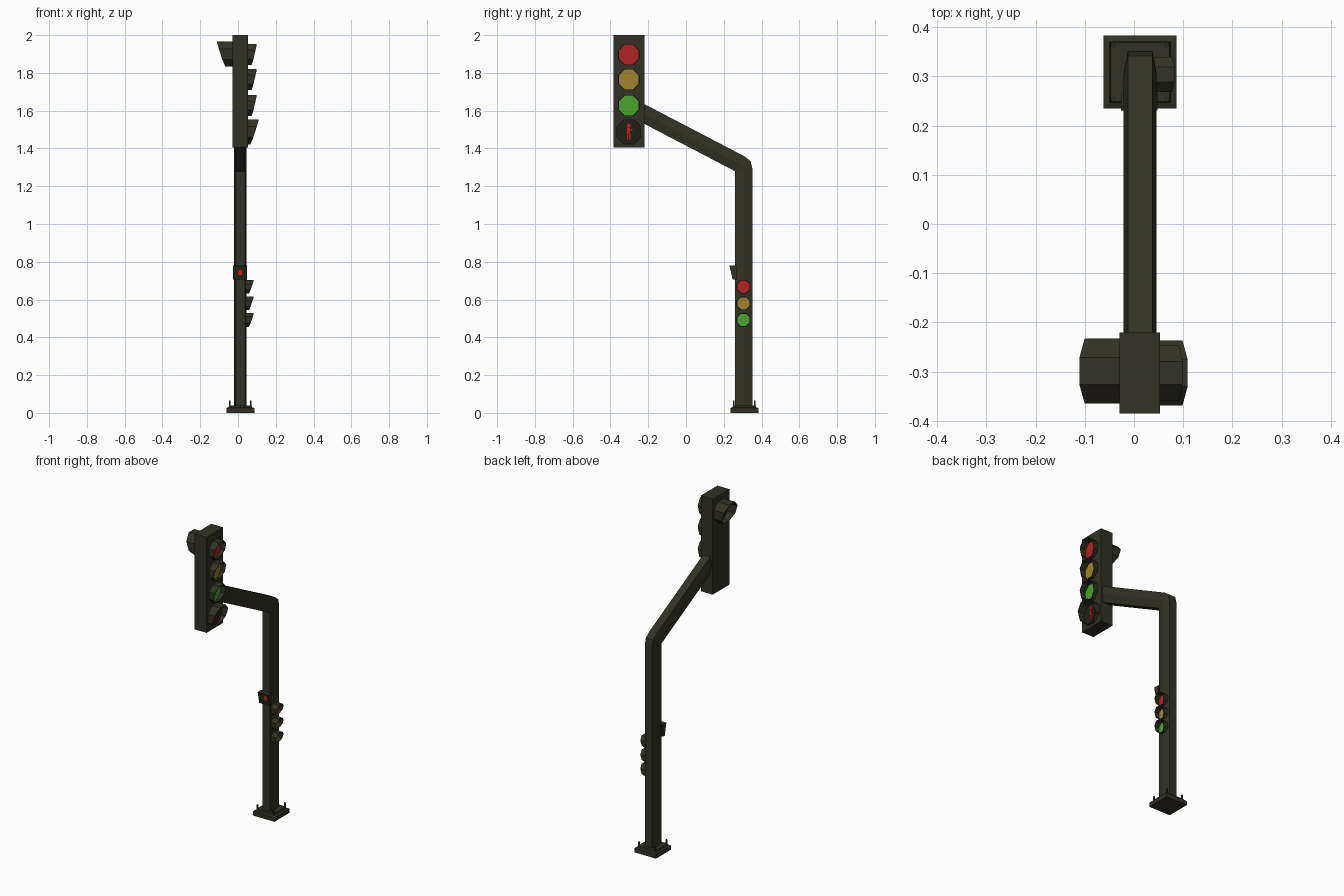
import bpy, bmesh, math
from mathutils import Vector

if "Cube" in bpy.data.objects:
    bpy.data.objects.remove(bpy.data.objects["Cube"])


def material(name, rgb):
    m = bpy.data.materials.new(name)
    m.diffuse_color = (*rgb, 1)
    m.use_nodes = True
    m.node_tree.nodes["Principled BSDF"].inputs["Base Color"].default_value = m.diffuse_color
    return m


BODY = material("dark olive metal", (0.032, 0.031, 0.020))
DARK = material("black panel", (0.015, 0.015, 0.011))
RED = material("red lens", (0.43, 0.017, 0.017))
AMBER = material("amber lens", (0.35, 0.235, 0.026))
GREEN = material("green lens", (0.07, 0.37, 0.027))
SIGN = material("bright red symbol", (0.58, 0.012, 0.01))

CX = 0.0125          # centre line of the pole and head
PY = 0.306           # pole position in y
HY = -0.303          # head position in y


def loft(name, rings, mat, wrap=False):
    """Skin a list of vertex rings; cap the ends, or join last to first."""
    bm = bmesh.new()
    vs = [[bm.verts.new(p) for p in r] for r in rings]
    n = len(rings[0])
    pairs = list(zip(vs, vs[1:])) + ([(vs[-1], vs[0])] if wrap else [])
    for a, b in pairs:
        for i in range(n):
            j = (i + 1) % n
            bm.faces.new((a[i], a[j], b[j], b[i]))
    if not wrap:
        bm.faces.new(vs[0])
        bm.faces.new(vs[-1])
    bmesh.ops.recalc_face_normals(bm, faces=bm.faces)
    me = bpy.data.meshes.new(name)
    bm.to_mesh(me)
    bm.free()
    me.materials.append(mat)
    ob = bpy.data.objects.new(name, me)
    bpy.context.collection.objects.link(ob)
    return ob


def box(name, x0, x1, y0, y1, z0, z1, mat):
    return loft(name, [[(x0, y0, z), (x1, y0, z), (x1, y1, z), (x0, y1, z)] for z in (z0, z1)], mat)


def placer(origin, angle):
    """Map (out, sideways, up) of a lamp facing the given angle to the world."""
    o = Vector(origin)
    c, s = math.cos(angle), math.sin(angle)
    return lambda u, v, w: o + Vector((u * c - v * s, u * s + v * c, w))


def lamp(name, origin, angle, half, top, bottom, lens, n=8, wall=0.004):
    """Many-sided hood cut back towards the bottom, with a lens inside."""
    place = placer(origin, angle)

    def ring(h, depth):
        r = h / math.cos(math.pi / n)
        pts = []
        for i in range(n):
            a = (2 * i + 1) * math.pi / n
            v, w = r * math.cos(a), r * math.sin(a)
            t = max(0, min(1, (w / h + 1) / 2))
            u = depth if depth is not None else bottom + (top - bottom) * t ** 0.8
            pts.append(place(u, v, w))
        return pts

    inner = half - wall
    loft(name + "_hood", [ring(half, -0.008), ring(half, None), ring(inner, None), ring(inner, -0.008)], BODY, True)
    loft(name + "_lens", [ring(inner, -0.006), ring(inner, 0.002)], lens)


def plate(name, origin, angle, v0, v1, w0, w1):
    place = placer(origin, angle)
    loft(name, [[place(u, v, w) for v, w in ((v0, w0), (v1, w0), (v1, w1), (v0, w1))] for u in (0, 0.004)], SIGN)


def walker(name, origin, angle):
    """Standing figure made of thin plates."""
    for part, r in {"head": (-0.009, 0.009, 0.026, 0.042), "torso": (-0.010, 0.006, -0.010, 0.022),
                    "arm": (0.008, 0.020, 0.006, 0.014), "left_leg": (-0.010, -0.004, -0.040, -0.010),
                    "right_leg": (0.002, 0.008, -0.040, -0.010)}.items():
        plate(name + "_" + part, origin, angle, *r)


# Base: plate with a chamfered upper edge, and four bolts
def square(h, z):
    return [(CX + a * h, 0.309 + b * h, z) for a, b in ((-1, -1), (1, -1), (1, 1), (-1, 1))]


loft("base_plate", [square(0.074, 0), square(0.074, 0.026), square(0.062, 0.030), square(0.060, 0.040)], BODY)
for sx in (-1, 1):
    for sy in (-1, 1):
        x, y = CX + sx * 0.055, 0.309 + sy * 0.056
        box("base_bolt", x - 0.004, x + 0.004, y - 0.004, y + 0.004, 0.02, 0.065, BODY)

# Pole and arm: one six-sided tube, each ring given by its inner and outer (y, z)
spine = [((0.260, 0.03), (0.352, 0.03)), ((0.260, 1.275), (0.352, 1.290)),
         ((0.259, 1.279), (0.342, 1.333)), ((0.255, 1.282), (0.310, 1.358)),
         ((-0.230, 1.535), (-0.230, 1.640))]
rings = []
for (yi, zi), (yo, zo) in spine:
    ym, zm = (yi + yo) / 2, (zi + zo) / 2
    rings.append([(CX - 0.025, yi, zi), (CX + 0.025, yi, zi), (CX + 0.0335, ym, zm),
                  (CX + 0.025, yo, zo), (CX - 0.025, yo, zo), (CX - 0.0335, ym, zm)])
loft("pole_and_arm", rings, BODY)

# Signal head with three vehicle lamps and a larger pedestrian lamp
box("signal_head", -0.029, 0.053, -0.385, -0.221, 1.405, 2.0, BODY)
for name, z, lens in (("red", 1.897, RED), ("amber", 1.765, AMBER), ("green", 1.627, GREEN)):
    lamp("head_" + name, (0.053, HY, z), 0, 0.056, 0.046, 0.019, lens)
lamp("head_walk", (0.053, HY, 1.488), 0, 0.066, 0.056, 0.013, DARK)
walker("head_walk", (0.054, HY, 1.488), 0)

# Pedestrian lamp on the back of the head
lamp("rear_walk", (-0.029, HY + 0.004, 1.899), math.pi, 0.066, 0.082, 0.038, DARK)
walker("rear_walk", (-0.030, HY + 0.004, 1.899), math.pi)

# Small lamps on the side of the pole
for name, z, lens in (("red", 0.668, RED), ("amber", 0.580, AMBER), ("green", 0.492, GREEN)):
    lamp("pole_" + name, (0.046, PY - 0.002, z), 0, 0.036, 0.037, 0.012, lens)

# Square pedestrian signal on the front of the pole
lamp("pole_walk", (CX - 0.002, 0.259, 0.743), -math.pi / 2, 0.037, 0.028, 0.012, DARK, n=4)
plate("pole_walk_symbol", (CX - 0.002, 0.258, 0.743), -math.pi / 2, -0.010, 0.010, -0.014, 0.014)
